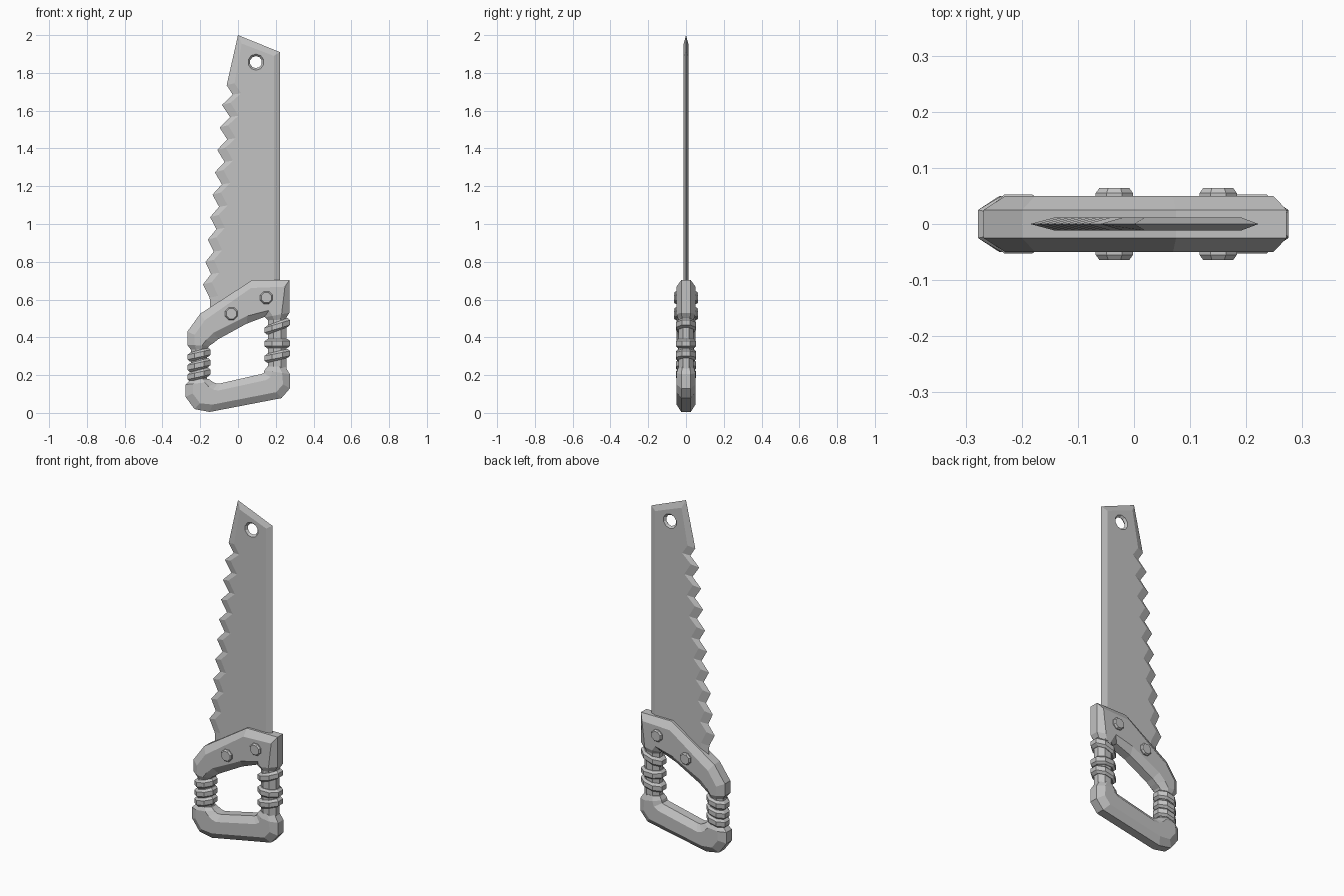
import bpy, bmesh
from math import sin, cos, pi
from mathutils import Vector

if "Cube" in bpy.data.objects:
    bpy.data.objects.remove(bpy.data.objects["Cube"])

GREY = (0.54, 0.54, 0.54, 1)
grey = bpy.data.materials.new("plain grey")
grey.use_nodes = True
grey.diffuse_color = GREY
bsdf = next(n for n in grey.node_tree.nodes if n.type == 'BSDF_PRINCIPLED')
bsdf.inputs["Base Color"].default_value = GREY


def loft(name, rings):
    """Flat-shaded capped skin through rings of equal length."""
    bm = bmesh.new()
    rows = [[bm.verts.new(p) for p in ring] for ring in rings]
    n = len(rows[0])
    for a, b in zip(rows, rows[1:]):
        for i in range(n):
            j = (i + 1) % n
            bm.faces.new((a[i], a[j], b[j], b[i]))
    bm.faces.new(rows[0][::-1])
    bm.faces.new(rows[-1])
    bmesh.ops.recalc_face_normals(bm, faces=bm.faces[:])
    mesh = bpy.data.meshes.new(name)
    bm.to_mesh(mesh)
    bm.free()
    mesh.materials.append(grey)
    obj = bpy.data.objects.new(name, mesh)
    bpy.context.collection.objects.link(obj)
    return obj


def disc(x, y, z, r, sides):
    """Ring of points facing the front."""
    turn = [2 * pi * (i + 0.5) / sides for i in range(sides)]
    return [(x + r * cos(t), y, z + r * sin(t)) for t in turn]


def level(x, z, rx, ry, tilt=0):
    """Octagonal level ring, rising by tilt towards +x."""
    turn = [2 * pi * (i + 0.5) / 8 for i in range(8)]
    return [(x + rx * cos(t), ry * sin(t), z + tilt * cos(t)) for t in turn]


def bar(name, stations):
    """Handle bar with chamfered section between outer and inner points."""
    rings = []
    for ox, oz, ix, iz in stations:
        o, i = Vector((ox, 0, oz)), Vector((ix, 0, iz))
        d = i - o
        c = min(0.042 / d.length, 0.33)
        half = 0.05 if d.length > 0.1 else 0.04
        section = [(0, -0.5), (c, -1), (1 - c, -1), (1, -0.5),
                   (1, 0.5), (1 - c, 1), (c, 1), (0, 0.5)]
        rings.append([o + d * f + Vector((0, half * w, 0)) for f, w in section])
    return loft(name, rings)


# Blade: sharpened outline around a flat, inset plate
TEETH = 9
outer = [(-0.145, 0.53), (0.222, 0.58), (0.222, 1.91), (0, 2), (-0.06, 1.735)]
inner = [(-0.1, 0.53), (0.19, 0.58), (0.19, 1.89), (0.02, 1.955), (-0.018, 1.745)]
for k in range(TEETH):
    f = k / (TEETH - 1)
    z = 1.63 - 0.95 * f
    valley, tip = -0.028 - 0.115 * f, -0.085 - 0.1 * f
    outer += [(valley, z + 0.055), (tip, z)]
    inner += [(valley + 0.045, z + 0.062), (tip + 0.045, z + 0.012)]
outer.append((-0.15, 0.61))
inner.append((-0.105, 0.62))
blade = loft("blade", [[(x, y, z) for x, z in pts] for pts, y in
                       ((inner, -0.012), (outer, 0), (inner, 0.012))])

# Hanging hole with chamfered rim
cutter = loft("hole_cutter", [disc(0.095, y, 1.857, r, 10) for y, r in
                              ((-0.02, 0.05), (0, 0.032), (0.02, 0.05))])
cutter.hide_render = True
cut = blade.modifiers.new("hole", 'BOOLEAN')
cut.operation, cut.solver, cut.object = 'DIFFERENCE', 'EXACT', cutter
bpy.context.view_layer.update()
cut_mesh = bpy.data.meshes.new_from_object(
    blade.evaluated_get(bpy.context.evaluated_depsgraph_get()))
blade.modifiers.clear()
blade.data = cut_mesh
bpy.data.objects.remove(cutter)

# Handle bars
bar("handle_top", [
    (-0.25, 0.335, -0.165, 0.335), (-0.268, 0.36, -0.152, 0.355),
    (-0.268, 0.43, -0.13, 0.37), (-0.2, 0.525, -0.105, 0.39),
    (0.075, 0.703, 0.045, 0.472), (0.272, 0.703, 0.14, 0.508),
    (0.272, 0.53, 0.142, 0.506), (0.25, 0.495, 0.16, 0.49)])
bar("handle_bottom", [
    (-0.252, 0.175, -0.155, 0.18), (-0.278, 0.15, -0.135, 0.165),
    (-0.278, 0.085, -0.118, 0.157), (-0.23, 0.02, -0.105, 0.155),
    (-0.15, 0.005, -0.09, 0.157), (0.23, 0.078, 0.12, 0.205),
    (0.275, 0.13, 0.136, 0.21), (0.275, 0.205, 0.14, 0.225),
    (0.25, 0.245, 0.155, 0.245)])

# Posts joining the bars, each with wrapped bands
POSTS = [("right", -0.206, 0.15, 0.36, 0.046, 0.065,
          ((0.308, 0.014), (0.253, 0.014), (0.203, 0.014))),
         ("left", 0.208, 0.2, 0.53, 0.052, 0.073,
          ((0.458, 0.022), (0.367, 0.001), (0.302, 0.014)))]
for side, x, low, high, r, wide, bands in POSTS:
    loft(side + "_post", [level(x, z, r, 0.042) for z in (low, high)])
    for k, (z, tilt) in enumerate(bands):
        loft(f"{side}_band_{k + 1}",
             [level(x, z + dz, wide * s, 0.057 * s, tilt) for dz, s in
              ((-0.024, 0.8), (-0.013, 1), (0.013, 1), (0.024, 0.8))])

# Rivets through the handle
for k, (x, z) in enumerate(((-0.035, 0.525), (0.15, 0.61))):
    loft(f"rivet_{k + 1}", [disc(x, y, z, r, 8) for y, r in
                            ((-0.064, 0.029), (-0.055, 0.036),
                             (0.055, 0.036), (0.064, 0.029))])
